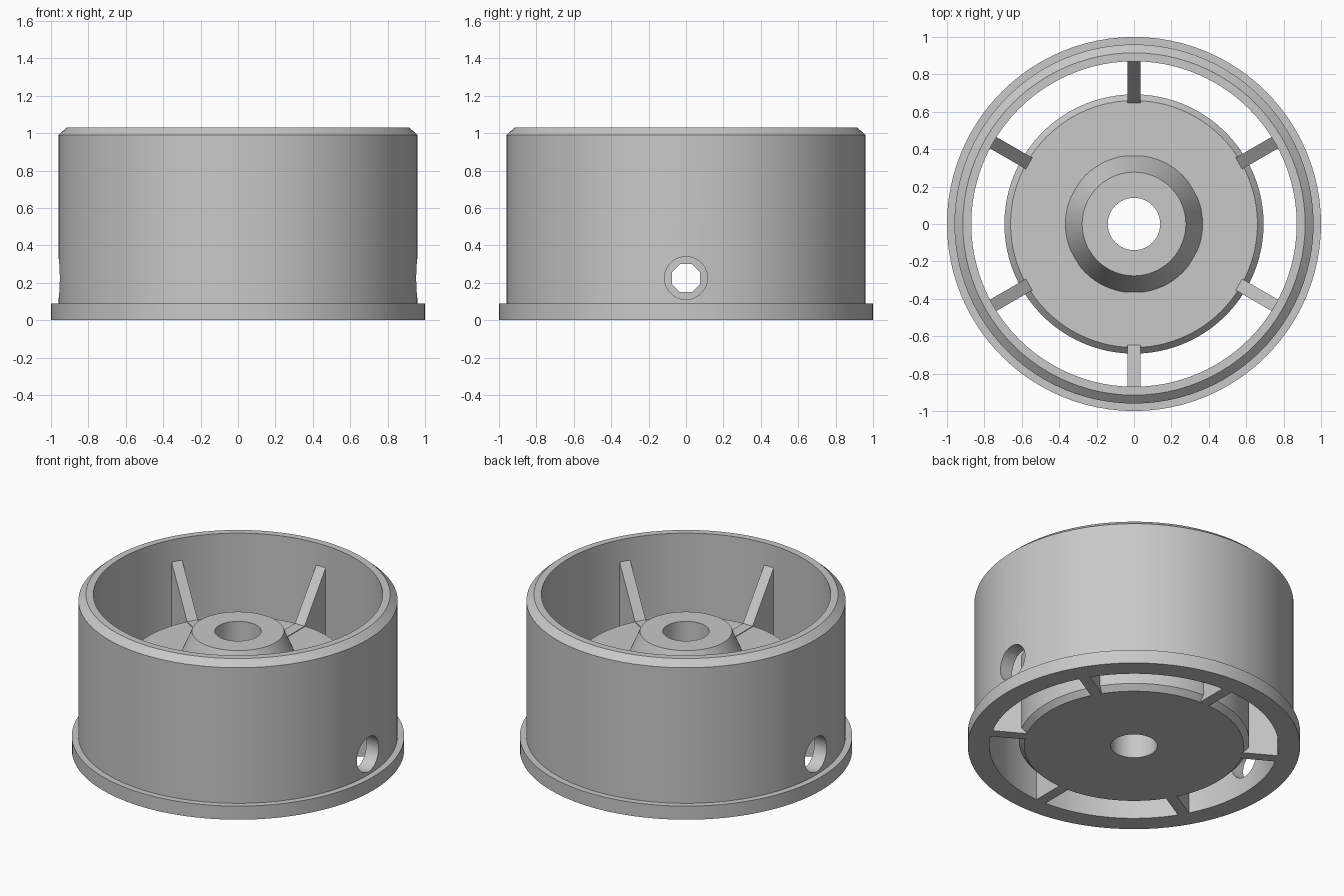
import bpy
import bmesh
import math
from mathutils import Matrix

if "Cube" in bpy.data.objects:
    bpy.data.objects.remove(bpy.data.objects["Cube"], do_unlink=True)

SEGMENTS = 96
HOLE_Z = 0.225

grey = bpy.data.materials.new("plain grey")
grey.use_nodes = True
grey.diffuse_color = (0.58, 0.58, 0.58, 1)
grey.node_tree.nodes["Principled BSDF"].inputs["Base Color"].default_value = grey.diffuse_color


def add_object(name, bm):
    bmesh.ops.recalc_face_normals(bm, faces=bm.faces)
    mesh = bpy.data.meshes.new(name)
    bm.to_mesh(mesh)
    bm.free()
    mesh.materials.append(grey)
    obj = bpy.data.objects.new(name, mesh)
    bpy.context.collection.objects.link(obj)
    return obj


def lathe(name, profile):
    """Revolve a closed (radius, height) outline around z."""
    bm = bmesh.new()
    rings = []
    for i in range(SEGMENTS):
        a = 2 * math.pi * i / SEGMENTS
        rings.append([bm.verts.new((r * math.cos(a), r * math.sin(a), z)) for r, z in profile])
    n = len(profile)
    for i, ring in enumerate(rings):
        nxt = rings[(i + 1) % SEGMENTS]
        for j in range(n):
            k = (j + 1) % n
            bm.faces.new((ring[j], nxt[j], nxt[k], ring[k]))
    return add_object(name, bm)


def drill(obj, radius, sides):
    """Cut a hole straight through along x."""
    bm = bmesh.new()
    turn = Matrix.Rotation(math.pi / 2, 4, "Y") @ Matrix.Rotation(math.pi / sides, 4, "Z")
    bmesh.ops.create_cone(bm, cap_ends=True, segments=sides, radius1=radius, radius2=radius,
                          depth=3, matrix=Matrix.Translation((0, 0, HOLE_Z)) @ turn)
    cutter = add_object(obj.name + "_cutter", bm)
    mod = obj.modifiers.new("hole", "BOOLEAN")
    mod.operation = "DIFFERENCE"
    mod.solver = "EXACT"
    mod.object = cutter
    bpy.context.view_layer.objects.active = obj
    bpy.ops.object.modifier_apply(modifier=mod.name)
    bpy.data.objects.remove(cutter, do_unlink=True)


def smooth(obj):
    bpy.ops.object.select_all(action="DESELECT")
    obj.select_set(True)
    bpy.context.view_layer.objects.active = obj
    bpy.ops.object.shade_smooth_by_angle(angle=math.radians(25))


# Outer rim with a base flange and a chamfered top edge
rim = lathe("rim", [(0.87, 0), (1, 0), (1, 0.09), (0.96, 0.09),
                    (0.96, 0.99), (0.915, 1.03), (0.87, 1.03)])
drill(rim, 0.115, 32)
smooth(rim)

# Central hub: chamfered drum, conical boss and axle bore
hub = lathe("hub", [(0.14, 0), (0.66, 0), (0.693, 0.035), (0.693, 0.54), (0.66, 0.575),
                    (0.367, 0.575), (0.277, 0.785), (0.14, 0.785)])
drill(hub, 0.082, 8)
smooth(hub)

# Six spokes, flat over the drum and rising towards the rim
spoke_outline = [(0.35, 0.5), (0.6, 0.5), (0.66, 0), (0.875, 0),
                 (0.875, 0.89), (0.648, 0.58), (0.35, 0.58)]
for i in range(6):
    bm = bmesh.new()
    side = bm.faces.new([bm.verts.new((r, -0.035, z)) for r, z in spoke_outline])
    result = bmesh.ops.extrude_face_region(bm, geom=[side])
    moved = [v for v in result["geom"] if isinstance(v, bmesh.types.BMVert)]
    bmesh.ops.translate(bm, verts=moved, vec=(0, 0.07, 0))
    bm.transform(Matrix.Rotation(math.radians(30 + 60 * i), 4, "Z"))
    add_object(f"spoke_{i + 1}", bm)
